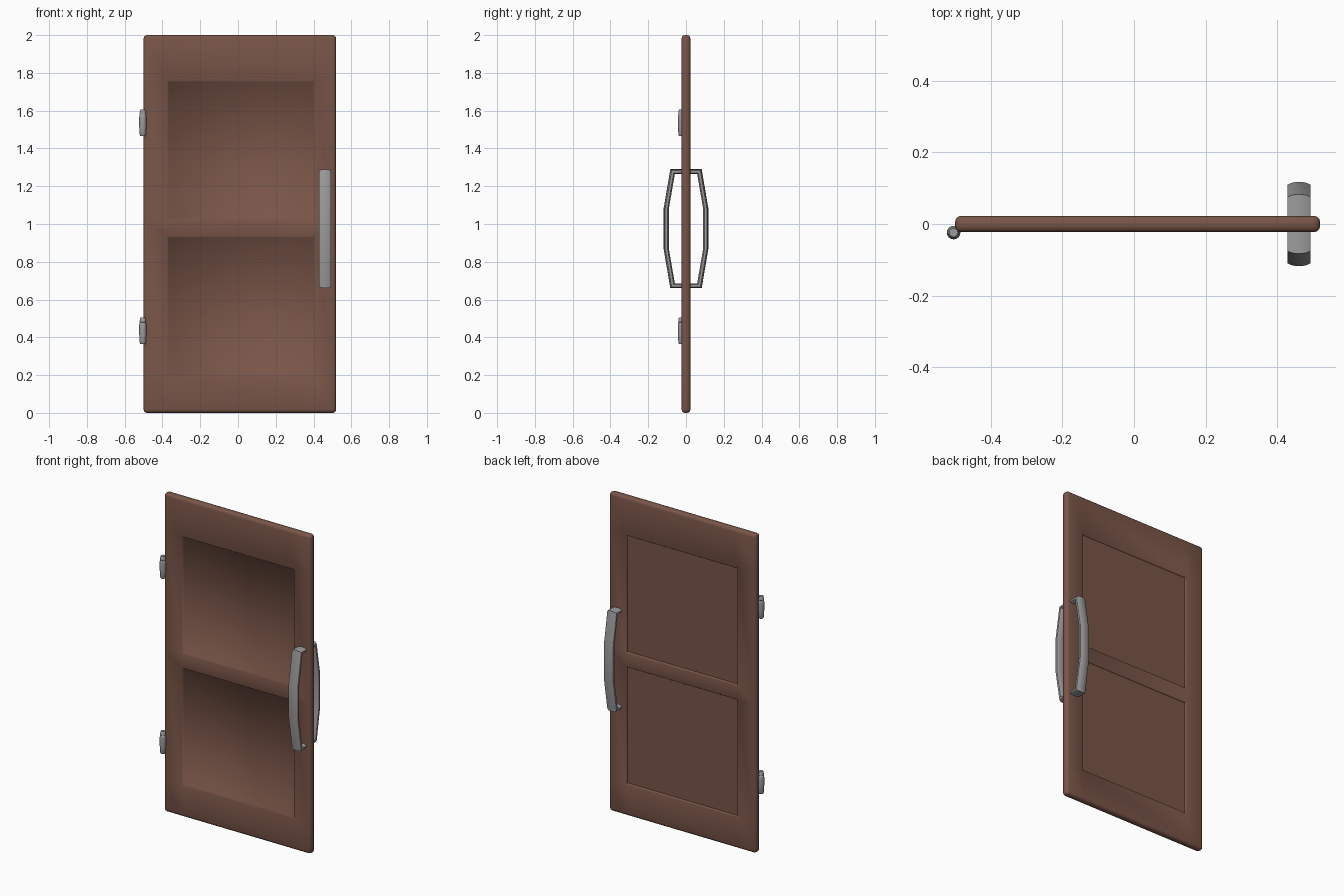
import bpy, bmesh, math
from mathutils import Vector

if "Cube" in bpy.data.objects:
    bpy.data.objects.remove(bpy.data.objects["Cube"])


def material(name, rgb):
    m = bpy.data.materials.new(name)
    m.diffuse_color = (*rgb, 1)
    m.use_nodes = True
    m.node_tree.nodes["Principled BSDF"].inputs["Base Color"].default_value = m.diffuse_color
    return m


BROWN = material("brown_wood", (0.191, 0.091, 0.065))
GREY = material("grey_metal", (0.33, 0.33, 0.33))


def finish(bm, name, mat, angle):
    bmesh.ops.recalc_face_normals(bm, faces=bm.faces)
    me = bpy.data.meshes.new(name)
    bm.to_mesh(me)
    bm.free()
    ob = bpy.data.objects.new(name, me)
    bpy.context.collection.objects.link(ob)
    me.materials.append(mat)
    bpy.ops.object.select_all(action='DESELECT')
    bpy.context.view_layer.objects.active = ob
    ob.select_set(True)
    bpy.ops.object.shade_smooth_by_angle(angle=math.radians(angle))
    return ob


# door leaf: grid-divided slab, rounded rim, two recessed panels per side
T = 0.023
XS = [-0.50, -0.375, 0.405, 0.52]
ZS = [0.0, 0.195, 0.935, 1.02, 1.76, 2.0]
bm = bmesh.new()
bmesh.ops.create_cube(bm, size=1)
for v in bm.verts:
    v.co = Vector((XS[0] if v.co.x < 0 else XS[-1],
                   math.copysign(T, v.co.y),
                   ZS[0] if v.co.z < 0 else ZS[-1]))
bmesh.ops.bevel(bm, geom=bm.edges[:], offset=0.018, segments=3, profile=0.5,
                affect='EDGES', clamp_overlap=True)
for co, no in ([((x, 0, 0), (1, 0, 0)) for x in XS[1:-1]] +
               [((0, 0, z), (0, 0, 1)) for z in ZS[1:-1]]):
    bmesh.ops.bisect_plane(bm, geom=bm.verts[:] + bm.edges[:] + bm.faces[:],
                           plane_co=co, plane_no=no)
bmesh.ops.recalc_face_normals(bm, faces=bm.faces)


def is_panel(c):
    return (abs(c.x - 0.015) < 0.05 and
            min(abs(c.z - 0.565), abs(c.z - 1.39)) < 0.05)


panels = [f for f in bm.faces if is_panel(f.calc_center_median())
          and abs(f.normal.y) > 0.9]
bmesh.ops.inset_individual(bm, faces=panels, thickness=0.010, depth=-0.012)
door = finish(bm, "door_leaf", BROWN, 60)
for p in door.data.polygons:        # back panels are flat shaded
    if p.normal.y > 0.9 and is_panel(p.center):
        p.use_smooth = False

# pull handles: arched section swept between inner and outer outlines
OUTER = [(0.018, 0.315), (0.083, 0.315), (0.118, 0.11)]
INNER = [(0.018, 0.29), (0.059, 0.29), (0.091, 0.105)]
SECTION = [(-0.020, 0), (-0.032, 0.25), (-0.032, 0.7), (-0.018, 0.93), (0, 1),
           (0.018, 0.93), (0.032, 0.7), (0.032, 0.25), (0.020, 0)]


def mirrored(half):
    return half + [(y, -z) for y, z in reversed(half)]


def handle(name, side):
    bm = bmesh.new()
    rings = []
    for (yo, zo), (yi, zi) in zip(mirrored(OUTER), mirrored(INNER)):
        rings.append([bm.verts.new((0.461 + x, side * (yi + (yo - yi) * t),
                                    0.975 + zi + (zo - zi) * t))
                      for x, t in SECTION])
    n = len(SECTION)
    for a, b in zip(rings, rings[1:]):
        for i in range(n):
            j = (i + 1) % n
            bm.faces.new((a[i], a[j], b[j], b[i]))
    bm.faces.new(rings[0])
    bm.faces.new(rings[-1])
    return finish(bm, name, GREY, 40)


handle("front_handle", -1)
handle("back_handle", 1)

# hinge barrels: slightly bulged knuckle with a seam near the top
BARREL = [(0.013, -0.07), (0.016, -0.064), (0.019, -0.02), (0.019, 0.03),
          (0.0175, 0.042), (0.0155, 0.044), (0.017, 0.046), (0.015, 0.066),
          (0.012, 0.07)]


def hinge(name, z):
    bm = bmesh.new()
    n = 16
    rings = [[bm.verts.new((-0.504 + r * math.cos(k * math.tau / n),
                            -0.024 + r * math.sin(k * math.tau / n), z + h))
              for k in range(n)] for r, h in BARREL]
    for a, b in zip(rings, rings[1:]):
        for i in range(n):
            j = (i + 1) % n
            bm.faces.new((a[i], a[j], b[j], b[i]))
    bm.faces.new(rings[0])
    bm.faces.new(rings[-1])
    return finish(bm, name, GREY, 40)


hinge("lower_hinge", 0.435)
hinge("upper_hinge", 1.535)
